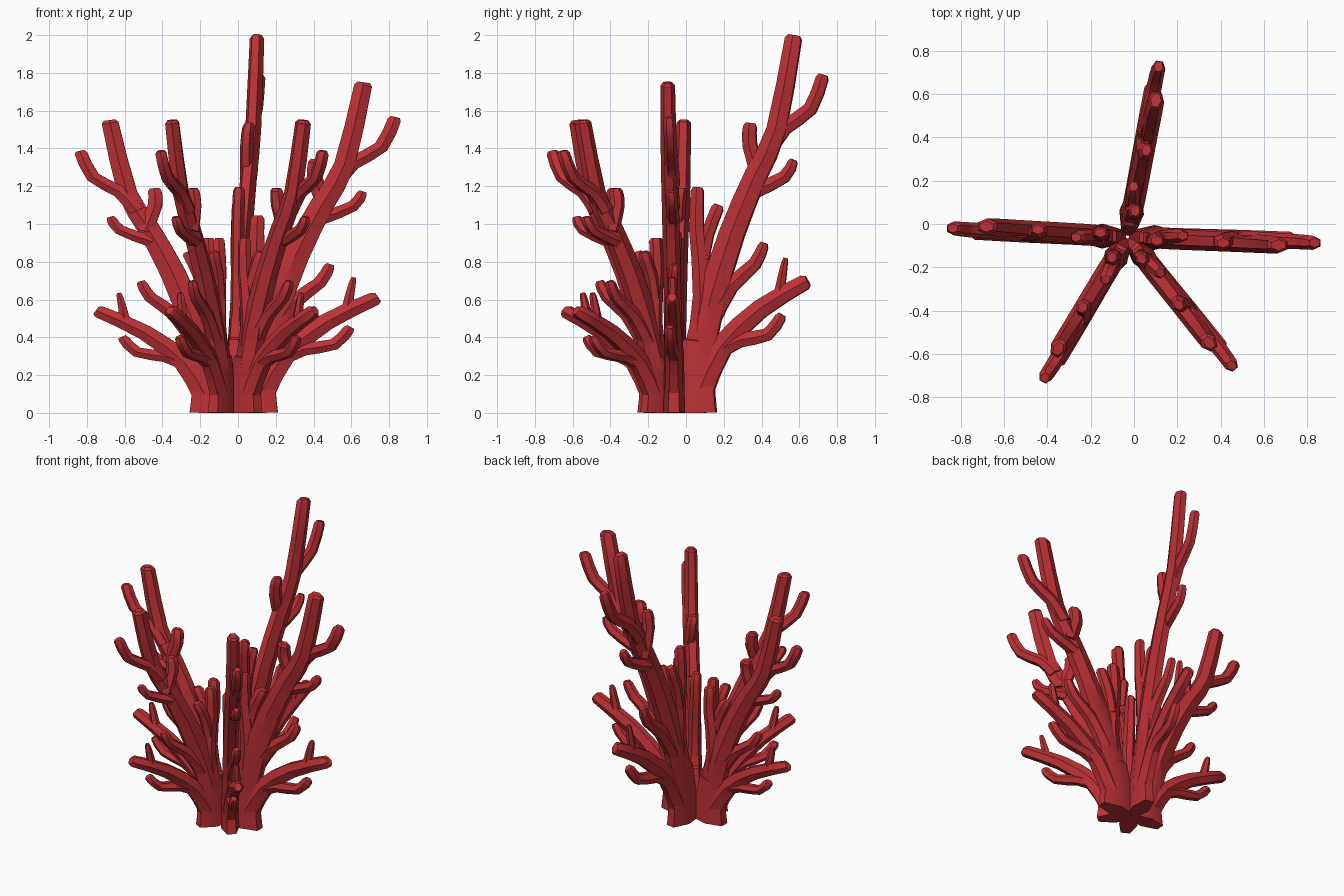
import bpy, bmesh
from math import sin, cos, pi, radians
from mathutils import Vector

if "Cube" in bpy.data.objects:
    bpy.data.objects.remove(bpy.data.objects["Cube"])

CENTRE = Vector((-0.03, -0.06, 0))
SIDES = 6

coral = bpy.data.materials.new("coral_red")
coral.diffuse_color = (0.50, 0.03, 0.035, 1)
coral.use_nodes = True
coral.node_tree.nodes["Principled BSDF"].inputs["Base Color"].default_value = coral.diffuse_color


def smooth_path(path):
    """Double the points of a path, keeping the given ones on a smooth curve."""
    p = [Vector(q) for q in path]
    p = [2 * p[0] - p[1]] + p + [2 * p[-1] - p[-2]]
    out = []
    for a, b, c, d in zip(p, p[1:], p[2:], p[3:]):
        out += [b, (9 * (b + c) - a - d) / 16]
    return out + [p[-2]]


def branch(bm, place, w0, w1, drift, *path):
    """Sweep a tapering six-sided section along a path (outward, height) in the fan plane."""
    pts = smooth_path(path)
    n = len(pts)
    rings = []

    def ring(c, normal, w, t, d):
        verts = []
        for k in range(SIDES):
            a = pi / 2 + 2 * pi * k / SIDES
            p = c + normal * (w * 1.12 * cos(a))
            verts.append(bm.verts.new(place(p.x, d + t * sin(a), p.y)))
        rings.append(verts)

    for i, c in enumerate(pts):
        tan = (pts[min(i + 1, n - 1)] - pts[max(i - 1, 0)]).normalized()
        nrm = Vector((tan.y, -tan.x))
        f = i / (n - 1)
        w, d = w0 + (w1 - w0) * f, drift * f
        t = .012 + .6 * min(w, .05) + .25 * max(w - .05, 0)
        if i == n - 1:      # blunt rounded tip
            ring(c - tan * .02, nrm, w, t, d)
            ring(c, nrm, w * .7, t * .65, d)
        else:
            ring(c, nrm, w, t, d)
    for a, b in zip(rings, rings[1:]):
        for k in range(SIDES):
            j = (k + 1) % SIDES
            bm.faces.new((a[k], a[j], b[j], b[k]))
    bm.faces.new(rings[0][::-1])
    bm.faces.new(rings[-1])


def make_fan(name, angle, outward, height):
    a = radians(angle)
    out, side = Vector((cos(a), sin(a), 0)), Vector((sin(a), -cos(a), 0))

    def place(r, d, z):
        return CENTRE + out * r * outward + side * d + Vector((0, 0, max(z * height, 0)))

    bm = bmesh.new()
    # root block
    branch(bm, place, .112, .085, 0, (.115, 0), (.115, .17), (.135, .4))
    # main stem
    branch(bm, place, .085, .045, .025, (.13, .3), (.19, .57), (.31, .95), (.44, 1.26),
           (.55, 1.5), (.645, 2))
    # upper outer fork
    branch(bm, place, .045, .034, .012, (.5, 1.38), (.59, 1.51), (.73, 1.61), (.8, 1.79))
    # small outer twig and small inner twig
    branch(bm, place, .04, .027, .005, (.42, 1.17), (.59, 1.25), (.64, 1.34))
    branch(bm, place, .042, .036, .02, (.46, 1.24), (.405, 1.42), (.41, 1.535))
    # middle branch
    branch(bm, place, .05, .028, -.01, (.19, .48), (.3, .67), (.43, .79), (.48, .9))
    # inner upright branch and its side twig
    branch(bm, place, .05, .034, .015, (.09, .15), (.145, .62), (.12, .97), (.125, 1.195))
    branch(bm, place, .036, .033, -.01, (.145, .78), (.175, .94), (.235, 1.1))
    # low spreading branch, its underside twig and its thin upright twig
    branch(bm, place, .07, .042, 0, (.14, .12), (.25, .345), (.46, .55), (.715, .7))
    branch(bm, place, .045, .03, .015, (.23, .32), (.35, .385), (.5, .415), (.58, .52))
    branch(bm, place, .03, .016, 0, (.56, .61), (.575, .71), (.595, .82))

    bmesh.ops.recalc_face_normals(bm, faces=bm.faces)
    mesh = bpy.data.meshes.new(name)
    bm.to_mesh(mesh)
    bm.free()
    obj = bpy.data.objects.new(name, mesh)
    bpy.context.collection.objects.link(obj)
    mesh.materials.append(coral)
    bpy.ops.object.select_all(action='DESELECT')
    bpy.context.view_layer.objects.active = obj
    obj.select_set(True)
    bpy.ops.object.shade_smooth_by_angle(angle=radians(35))


# Five fans radiating from the root: name, direction, outward scale, height scale
make_fan("back_fan", 80.5, 1.0, 1.0)
make_fan("left_fan", 178, 1.01, .775)
make_fan("right_fan", -1, 1.08, .875)
make_fan("front_left_fan", 240.5, .94, .775)
make_fan("front_right_fan", -50, .955, .775)
